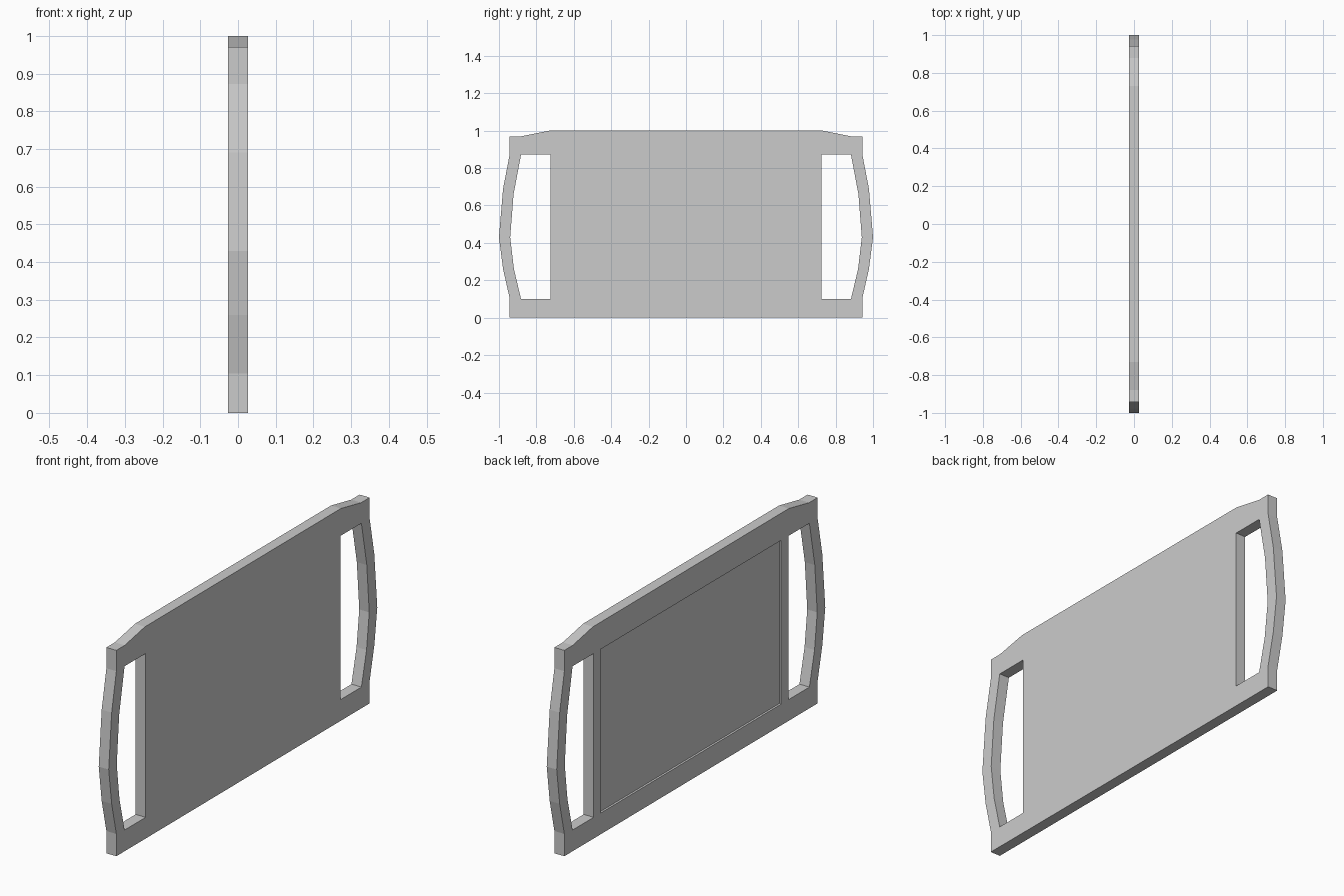
import bpy, bmesh

if "Cube" in bpy.data.objects:
    bpy.data.objects.remove(bpy.data.objects["Cube"])

T = 0.026       # half thickness
RECESS = 0.01   # depth of the panel recess


def prism(name, outline, x0, x1):
    """Extrude a (y, z) outline along x."""
    bm = bmesh.new()
    face = bm.faces.new([bm.verts.new((x0, y, z)) for y, z in outline])
    new = bmesh.ops.extrude_face_region(bm, geom=[face])["geom"]
    verts = [v for v in new if isinstance(v, bmesh.types.BMVert)]
    bmesh.ops.translate(bm, verts=verts, vec=(x1 - x0, 0, 0))
    bmesh.ops.recalc_face_normals(bm, faces=bm.faces)
    mesh = bpy.data.meshes.new(name)
    bm.to_mesh(mesh)
    bm.free()
    obj = bpy.data.objects.new(name, mesh)
    bpy.context.collection.objects.link(obj)
    return obj


def mirrored(pts):
    return [(-y, z) for y, z in reversed(pts)]


# Board with bowed handles and sloped top shoulders
half = [(0.943, 0), (0.943, 0.105), (0.978, 0.26), (1.0, 0.43),
        (0.978, 0.69), (0.943, 0.872), (0.943, 0.97), (0.88, 0.97), (0.73, 1.0)]
board = prism("board", half + mirrored(half), -T, T)

# Handle openings
hole = [(0.725, 0.10), (0.882, 0.10), (0.92, 0.26), (0.94, 0.43),
        (0.922, 0.66), (0.882, 0.872), (0.725, 0.872)]
cutters = [prism("handle_cutter_right", hole, -0.1, 0.1),
           prism("handle_cutter_left", mirrored(hole), -0.1, 0.1)]

# Shallow rectangular recess on the -x face
panel = [(-0.672, 0.10), (0.672, 0.10), (0.672, 0.872), (-0.672, 0.872)]
cutters.append(prism("recess_cutter", panel, -0.1, -T + RECESS))

for cutter in cutters:
    mod = board.modifiers.new(cutter.name, 'BOOLEAN')
    mod.operation = 'DIFFERENCE'
    mod.solver = 'EXACT'
    mod.object = cutter
    cutter.hide_render = True
    cutter.display_type = 'WIRE'
